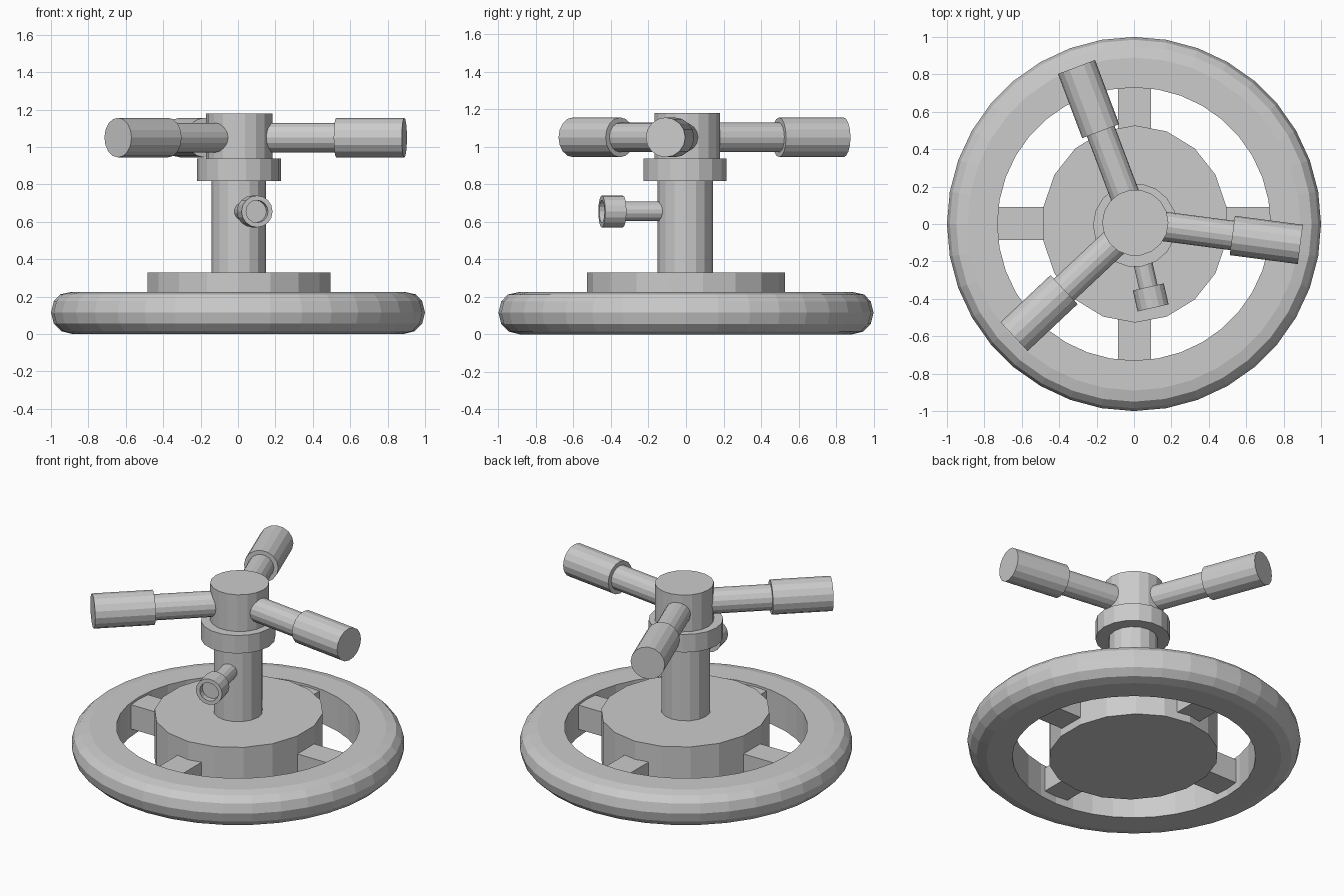
import bpy, bmesh
from math import sin, cos, pi, radians
from mathutils import Matrix, Vector

if "Cube" in bpy.data.objects:
    bpy.data.objects.remove(bpy.data.objects["Cube"])


def lathe(name, profile, sides, matrix=None, closed=False, scale=(1, 1), smooth=False, phase=0.0):
    """Revolve (radius, height) points around local z; radius 0 makes a pole."""
    bm = bmesh.new()
    rings = []
    for r, z in profile:
        if r == 0:
            rings.append([bm.verts.new((0, 0, z))] * sides)
        else:
            rings.append([bm.verts.new((r * scale[0] * cos(phase + 2 * pi * i / sides),
                                        r * scale[1] * sin(phase + 2 * pi * i / sides), z))
                          for i in range(sides)])
    pairs = list(zip(rings, rings[1:]))
    if closed:
        pairs.append((rings[-1], rings[0]))
    for a, b in pairs:
        for i in range(sides):
            j = (i + 1) % sides
            bm.faces.new(list(dict.fromkeys((a[i], a[j], b[j], b[i]))))
    bmesh.ops.recalc_face_normals(bm, faces=bm.faces)
    if matrix:
        bm.transform(matrix)
    mesh = bpy.data.meshes.new(name)
    bm.to_mesh(mesh)
    bm.free()
    obj = bpy.data.objects.new(name, mesh)
    bpy.context.collection.objects.link(obj)
    return obj


def cylinder(name, r, a, b, sides, matrix=None, **kw):
    return lathe(name, [(0, a), (r, a), (r, b), (0, b)], sides, matrix, **kw)


def box(name, size, centre):
    bm = bmesh.new()
    bmesh.ops.create_cube(bm, size=1, matrix=Matrix.Translation(centre) @ Matrix.Diagonal((*size, 1)))
    mesh = bpy.data.meshes.new(name)
    bm.to_mesh(mesh)
    bm.free()
    bpy.context.collection.objects.link(bpy.data.objects.new(name, mesh))


def outward(angle, x, y, z):
    """Local z axis points sideways at the given angle in degrees."""
    return (Matrix.Translation((x, y, z)) @ Matrix.Rotation(radians(angle), 4, 'Z')
            @ Matrix.Rotation(pi / 2, 4, 'Y'))


# base ring with flat inner wall and rounded outer edge
lathe("base_ring", [(0.73, 0), (0.885, 0), (0.945, 0.015), (0.985, 0.055), (1.0, 0.115),
                    (0.985, 0.175), (0.95, 0.212), (0.89, 0.225), (0.73, 0.225)], 36, closed=True)

# central disc
cylinder("base_disc", 1, 0, 0.33, 18, Matrix.Translation((0.005, 0, 0)),
         scale=(0.497, 0.527), phase=pi / 2)

# four spokes
for i, (dx, dy) in enumerate([(1, 0), (0, 1), (-1, 0), (0, -1)]):
    box(f"spoke_{i + 1}", (0.36 if dx else 0.175, 0.36 if dy else 0.175, 0.16),
        (dx * 0.6 + (0.003 if dy else 0), dy * 0.6 + (0.003 if dx else 0), 0.13))

# post, collar and hub
cylinder("post", 0.147, 0.32, 0.83, 16, Matrix.Translation((0.004, -0.004, 0)))
cylinder("collar", 0.224, 0.818, 0.937, 18, Matrix.Translation((0.005, -0.006, 0)))
cylinder("hub", 0.177, 0.93, 1.18, 18, Matrix.Translation((0.007, 0.007, 0)))

# three arms with grips
for i, angle in enumerate([-7.5, 110.7, 223.2]):
    m = outward(angle, 0.007, 0.007, 1.05)
    cylinder(f"arm_{i + 1}", 0.079, 0.05, 0.56, 16, m)
    cylinder(f"grip_{i + 1}", 0.106, 0.523, 0.89, 16, m)

# side outlet with a recessed end
m = outward(-77.2, 0, 0, 0.655)
cylinder("outlet_stem", 0.052, 0.05, 0.38, 14, m)
lathe("outlet_cap", [(0, 0.345), (0.085, 0.345), (0.085, 0.46), (0.06, 0.46), (0.06, 0.42), (0, 0.42)], 16, m)
